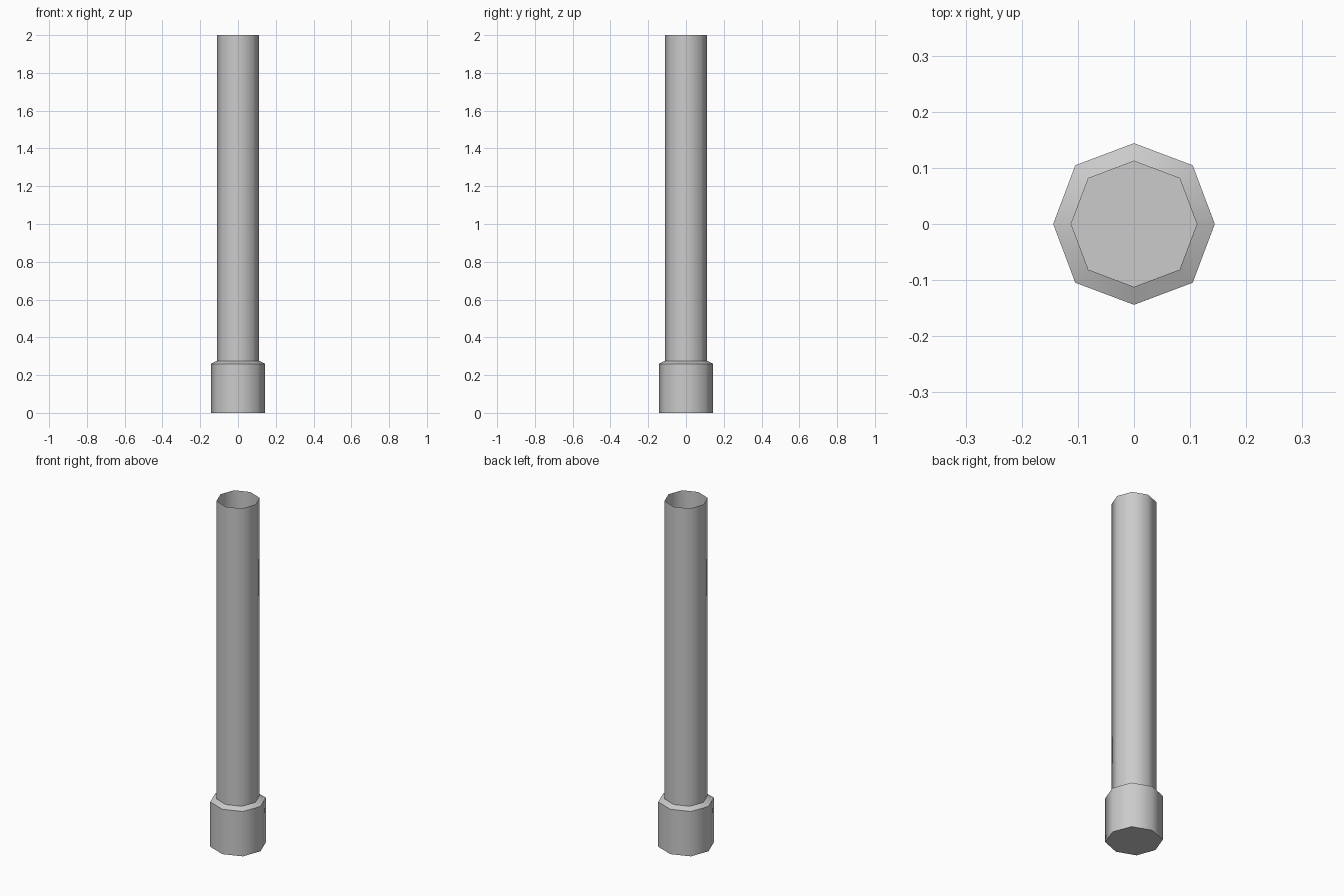
import bpy, bmesh, math

if "Cube" in bpy.data.objects:
    bpy.data.objects.remove(bpy.data.objects["Cube"])

# Profile rings: (radius on the axes, radius on the diagonals, height)
PROFILE = [
    (0.144, 0.148, 0.0),
    (0.144, 0.148, 0.26),
    (0.112, 0.115, 0.275),
    (0.112, 0.115, 2.0),
]
SIDES = 8


def add_ring(bm, r_axis, r_diag, z):
    ring = []
    for i in range(SIDES):
        a = 2 * math.pi * i / SIDES
        r = r_diag if i % 2 else r_axis
        ring.append(bm.verts.new((r * math.cos(a), r * math.sin(a), z)))
    return ring


bm = bmesh.new()
rings = [add_ring(bm, *p) for p in PROFILE]

# Collar, sloped shoulder and open-topped tube walls
for low, high in zip(rings, rings[1:]):
    for i in range(SIDES):
        j = (i + 1) % SIDES
        bm.faces.new((low[i], low[j], high[j], high[i]))

# Closed bottom
bm.faces.new(rings[0][::-1])

mesh = bpy.data.meshes.new("collared_pipe")
bm.to_mesh(mesh)
bm.free()
pipe = bpy.data.objects.new("collared_pipe", mesh)
bpy.context.collection.objects.link(pipe)

# Smooth around the tube, sharp at the collar and bottom
bpy.context.view_layer.objects.active = pipe
pipe.select_set(True)
bpy.ops.object.shade_smooth_by_angle(angle=math.radians(50))
